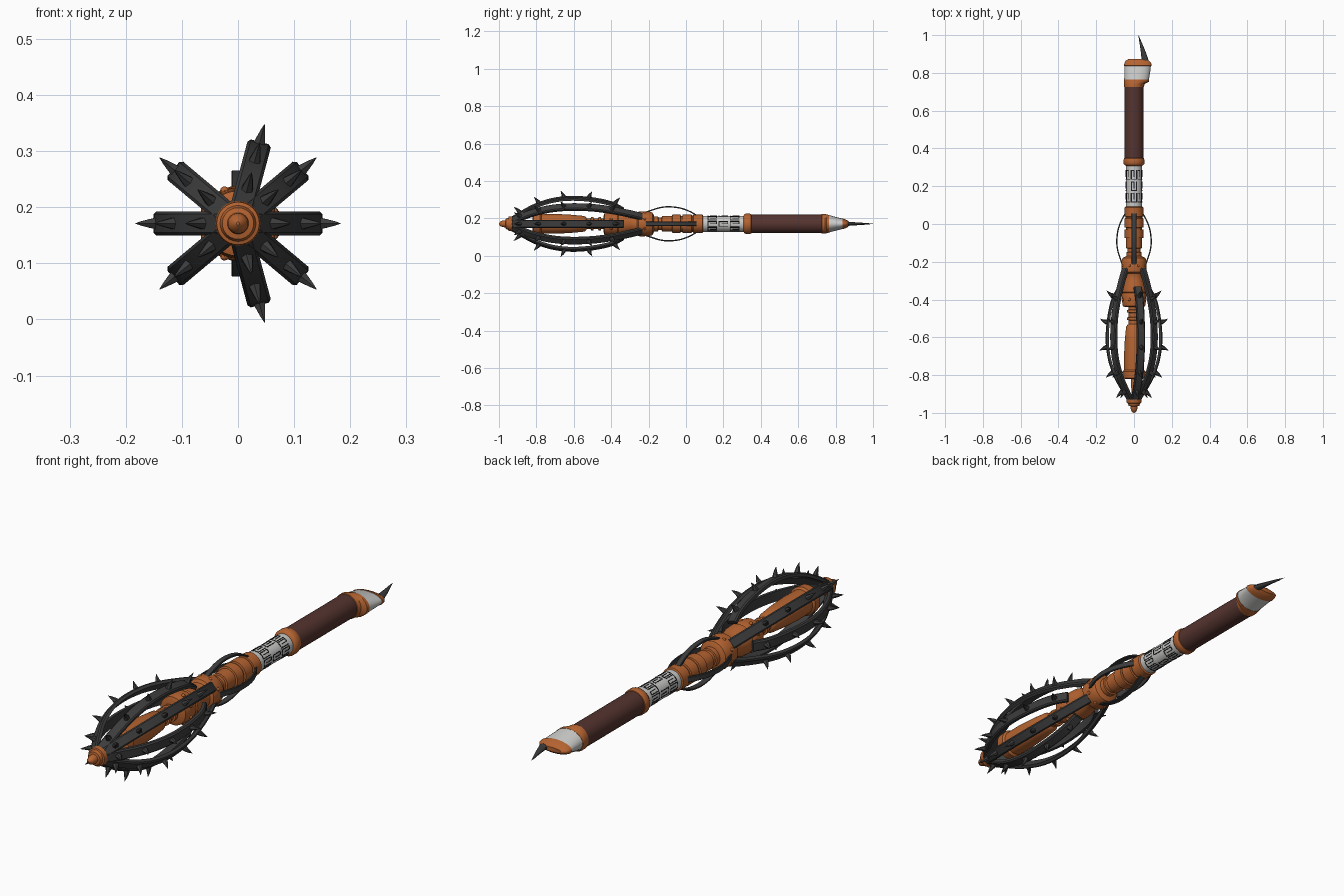
import bpy, bmesh, math
from mathutils import Vector, Matrix

if "Cube" in bpy.data.objects:
    bpy.data.objects.remove(bpy.data.objects["Cube"])

CZ = 0.171          # height of the long axis


def material(name, rgb):
    m = bpy.data.materials.new(name)
    m.diffuse_color = (*rgb, 1)
    m.use_nodes = True
    m.node_tree.nodes["Principled BSDF"].inputs["Base Color"].default_value = m.diffuse_color
    return m


COPPER = material("copper", (0.46, 0.125, 0.03))
IRON = material("dark iron", (0.045, 0.045, 0.045))
SILVER = material("pale silver", (0.58, 0.58, 0.57))
LEATHER = material("brown leather", (0.09, 0.034, 0.028))
BLACK = material("black inlay", (0.012, 0.012, 0.012))


def finish(name, bm, mat, angle=35):
    bmesh.ops.recalc_face_normals(bm, faces=bm.faces)
    me = bpy.data.meshes.new(name)
    bm.to_mesh(me)
    bm.free()
    me.materials.append(mat)
    me.shade_smooth()
    me.set_sharp_from_angle(angle=math.radians(angle))
    ob = bpy.data.objects.new(name, me)
    bpy.context.collection.objects.link(ob)
    return ob


def bridge(bm, loops):
    """Skin a list of point loops and cap both ends."""
    rows = [[bm.verts.new(p) for p in l] for l in loops]
    n = len(rows[0])
    for a, b in zip(rows, rows[1:]):
        for i in range(n):
            j = (i + 1) % n
            bm.faces.new((a[i], a[j], b[j], b[i]))
    bm.faces.new(rows[0])
    bm.faces.new(rows[-1])


def loft(name, rings, mat, n=32):
    """Elliptical rings along y: (y, r) or (y, centre x, rx, rz)."""
    bm = bmesh.new()
    loops = []
    for r in rings:
        y, cx, rx, rz = r if len(r) == 4 else (r[0], 0, r[1], r[1])
        loops.append([(cx + rx * math.cos(t), y, CZ + rz * math.sin(t))
                      for t in (2 * math.pi * i / n for i in range(n))])
    bridge(bm, loops)
    return finish(name, bm, mat)


def smooth_path(pts, steps=5):
    """Catmull-Rom through (y, r) points."""
    p = [Vector(q) for q in pts]
    p = [2 * p[0] - p[1]] + p + [2 * p[-1] - p[-2]]
    out = []
    for a, b, c, d in zip(p, p[1:], p[2:], p[3:]):
        for k in range(steps):
            t = k / steps
            out.append(0.5 * (2 * b + (c - a) * t + (2 * a - 5 * b + 4 * c - d) * t * t
                              + (3 * b - a - 3 * c + d) * t ** 3))
    return out + [p[-2]]


def polar(y, r, side, ang):
    """Point at radius r and sideways offset, turned about the axis."""
    c, s = math.cos(ang), math.sin(ang)
    return Vector((r * c - side * s, y, CZ + r * s + side * c))


def normal_at(path, i):
    t = (path[min(i + 1, len(path) - 1)] - path[max(i - 1, 0)]).normalized()
    nrm = Vector((t.y, -t.x))
    return nrm if nrm.y > 0 else -nrm


def ribbon(bm, path, ang, width, thick):
    loops = []
    b = thick * 0.3
    for i, p in enumerate(path):
        nv = normal_at(path, i)
        w, h = width / 2, thick / 2
        sec = [(-w, -h), (w, -h), (w, h - b), (w - b, h), (b - w, h), (-w, h - b)]
        loops.append([polar(p.x + nv.x * k, p.y + nv.y * k, s, ang) for s, k in sec])
    bridge(bm, loops)


def thorn(bm, path, y, ang, length=0.043):
    i = min(range(len(path)), key=lambda k: abs(path[k].x - y))
    p, nv = path[i], normal_at(path, i)
    lean = Vector((0.35 if y > -0.6 else -0.35, 0))
    tan = Vector((nv.y, -nv.x))
    loops = []
    for f, rad in ((0, .016), (.45, .010), (.75, .0055), (1, .0006)):
        c = p + (nv + lean * f) * length * f
        loops.append([polar(c.x + tan.x * rad * math.cos(t), c.y + tan.y * rad * math.cos(t),
                            rad * 0.85 * math.sin(t), ang)
                      for t in (math.pi * k / 3 for k in range(6))])
    bridge(bm, loops)


# --- head: finial, neck, lower bell, core and collar
loft("tip_finial", [(-1, .003), (-.992, .013), (-.978, .018), (-.965, .019), (-.963, .028),
                    (-.95, .032), (-.948, .038), (-.93, .04), (-.924, .034), (-.915, .022),
                    (-.905, .013), (-.81, .017)], COPPER)
loft("head_bell", [(-.82, .045), (-.815, .058), (-.78, .06), (-.772, .052), (-.70, .053),
                   (-.62, .049), (-.545, .042), (-.535, .036), (-.53, .028)], COPPER)
loft("head_core", [(-.54, .028), (-.51, .028), (-.508, .036), (-.495, .036), (-.493, .028),
                   (-.47, .028), (-.468, .036), (-.455, .036), (-.453, .028), (-.43, .028)], COPPER)
loft("upper_bell", [(-.44, .045), (-.435, .059), (-.42, .062), (-.375, .064), (-.365, .06),
                    (-.36, .064), (-.33, .062), (-.30, .053), (-.275, .05), (-.262, .053),
                    (-.255, .065), (-.245, .067), (-.195, .066), (-.18, .06), (-.17, .042)], COPPER)

# studs around the collars
bm = bmesh.new()
for y in (-.22, -.40):
    for k in range(8):
        bmesh.ops.create_uvsphere(bm, u_segments=8, v_segments=6, radius=.008,
                                  matrix=Matrix.Translation(polar(y, .063, 0, math.pi * (k + .5) / 4)))
finish("collar_studs", bm, COPPER)

# --- thorned straps around the head
long_path = smooth_path([(-.235, .06), (-.29, .082), (-.40, .116), (-.50, .136), (-.61, .142),
                         (-.71, .131), (-.80, .102), (-.87, .065), (-.935, .024)])
short_path = smooth_path([(-.335, .078), (-.40, .112), (-.50, .134), (-.61, .142),
                          (-.71, .131), (-.80, .102), (-.87, .065), (-.935, .024)])
for label, path, angles in (("long_strap", long_path, (40, 140, 220, 320)),
                            ("side_strap", short_path, (0, 75, 180, 285))):
    for k, deg in enumerate(angles):
        bm = bmesh.new()
        a = math.radians(deg)
        ribbon(bm, path, a, .043, .017)
        for y in (-.39, -.525, -.66, -.785, -.88):
            thorn(bm, path, y, a)
        finish(f"{label}_{k + 1}", bm, IRON, 30)

# --- stepped shaft and its four guard loops
loft("stepped_shaft", [(-.19, .04), (-.15, .04), (-.148, .034), (-.13, .034), (-.128, .041),
                       (-.075, .042), (-.073, .049), (-.03, .049), (-.028, .043), (-.02, .043),
                       (-.018, .05), (.03, .05), (.032, .044), (.038, .044), (.04, .049),
                       (.088, .049), (.092, .043)], COPPER)
guard_path = smooth_path([(-.215, .062), (-.185, .072), (-.14, .086), (-.09, .091),
                          (-.03, .084), (.02, .066), (.055, .046)])
for k in range(4):
    bm = bmesh.new()
    ribbon(bm, guard_path, math.pi / 2 * k, .024, .007)
    finish(f"guard_loop_{k + 1}", bm, IRON)

# --- silver sleeve with a fret pattern inlaid
loft("silver_sleeve", [(.088, .043), (.32, .043)], SILVER)
bm = bmesh.new()
bars = [(0, -.013, .05, .004), (0, .013, .05, .004), (-.023, 0, .004, .026),
        (.006, 0, .034, .004), (.023, .007, .004, .014)]   # y, side, y size, side size
for k in range(8):
    for y0 in (.14, .20, .26):
        if k % 2 and y0 == .20:
            continue
        for dy, ds, sy, ss in bars:
            a = math.pi / 4 * k + ds / .043
            cells = max(1, round(ss / .005))
            for c in range(cells):
                ac = a + ((c + .5) / cells - .5) * ss / .043
                m = (Matrix.Translation(polar(y0 + dy, .0428, 0, ac)) @ Matrix.Rotation(-ac, 4, 'Y')
                     @ Matrix.Diagonal((.002, sy, ss / cells, 1)))
                bmesh.ops.create_cube(bm, size=1, matrix=m)
finish("sleeve_inlay", bm, BLACK)

# --- grip
loft("grip_ring", [(.308, .043), (.312, .05), (.32, .055), (.34, .055), (.348, .052), (.352, .045)], COPPER)
loft("leather_grip", [(.345, .05), (.73, .05)], LEATHER)

# --- flattened pommel leaning to one side
loft("pommel_collar", [(.722, 0, .045, .045), (.726, 0, .052, .053), (.742, .002, .055, .053),
                       (.752, .012, .066, .05), (.765, .014, .067, .047)], COPPER)
loft("pommel_wedge", [(.758, .013, .065, .048), (.80, .017, .068, .037), (.842, .02, .070, .026)], SILVER)
loft("pommel_cap", [(.835, .02, .066, .026), (.838, .02, .073, .029), (.852, .02, .071, .024),
                    (.865, .018, .062, .017), (.873, .016, .045, .009)], COPPER)
loft("pommel_horn", [(.85, .060, .021, .012), (.88, .056, .017, .010), (.91, .049, .013, .008),
                     (.94, .041, .009, .006), (.97, .032, .005, .004), (1, .024, .0006, .0006)], IRON, 12)
